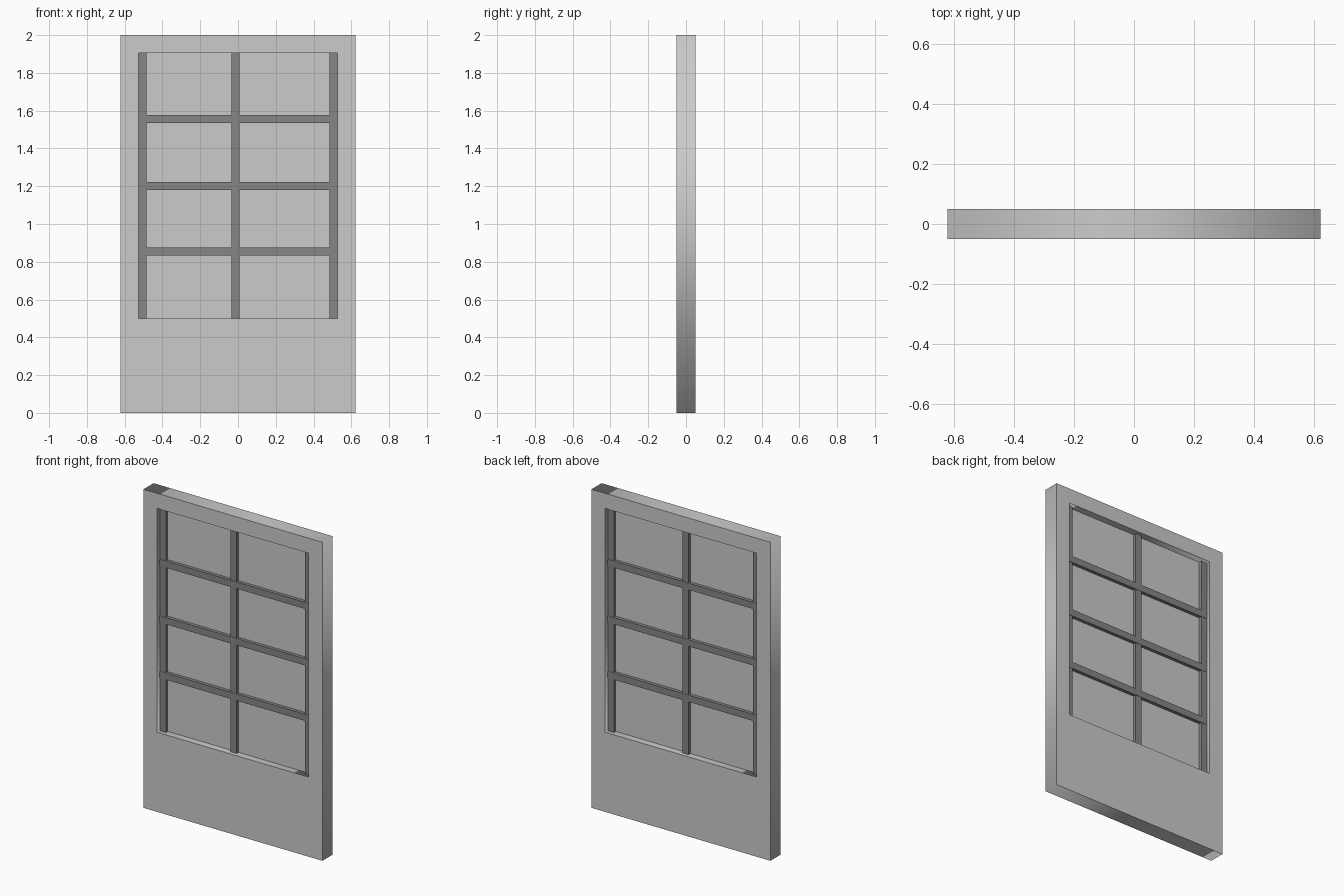
import bpy, math

if "Cube" in bpy.data.objects:
    bpy.data.objects.remove(bpy.data.objects["Cube"])

# Overall frame and opening sizes
W, H, D = 0.622, 2.0, 0.05            # half width, height, half depth
OX, OZ0, OZ1 = 0.526, 0.50, 1.905     # opening half width, bottom, top
BAR = 0.042                           # glazing bar width

dark = bpy.data.materials.new("dark_bars")
dark.diffuse_color = (0.24, 0.24, 0.24, 1)
dark.use_nodes = True
dark.node_tree.nodes["Principled BSDF"].inputs["Base Color"].default_value = dark.diffuse_color


def box(name, x0, x1, z0, z1, half_depth, mat=None):
    bpy.ops.mesh.primitive_cube_add(size=1, location=((x0 + x1) / 2, 0, (z0 + z1) / 2))
    ob = bpy.context.object
    ob.name = name
    ob.scale = (x1 - x0, 2 * half_depth, z1 - z0)
    bpy.ops.object.transform_apply(location=False, rotation=False, scale=True)
    if mat:
        ob.data.materials.append(mat)
    return ob


def add_loop(curve, x, z0, z1):
    sp = curve.splines.new('POLY')
    sp.points.add(3)
    for p, (px, pz) in zip(sp.points, [(-x, z0), (x, z0), (x, z1), (-x, z1)]):
        p.co = (px, pz, 0, 1)
    sp.use_cyclic_u = True


# Door frame: one slab with a rectangular window opening
cu = bpy.data.curves.new("door_frame", 'CURVE')
cu.dimensions = '2D'
cu.fill_mode = 'BOTH'
cu.extrude = D
add_loop(cu, W, 0, H)
add_loop(cu, OX, OZ0, OZ1)
frame = bpy.data.objects.new("door_frame", cu)
frame.rotation_euler = (math.pi / 2, 0, 0)
bpy.context.collection.objects.link(frame)
bpy.context.view_layer.update()
bpy.context.view_layer.objects.active = frame
frame.select_set(True)
bpy.ops.object.convert(target='MESH')
bpy.ops.object.select_all(action='DESELECT')

# Window pane recessed in the opening
box("window_pane", -OX, OX, OZ0, OZ1, 0.006)

# Vertical glazing bars
for name, x in (("left_bar", -OX), ("middle_bar", -0.034), ("right_bar", OX - BAR)):
    box(name, x, x + BAR, OZ0, OZ1, 0.025, dark)

# Horizontal glazing bars, slightly proud of the vertical ones
for i, z in enumerate((0.854, 1.202, 1.557)):
    box(f"cross_bar_{i + 1}", -OX, OX, z - BAR / 2, z + BAR / 2, 0.027, dark)
